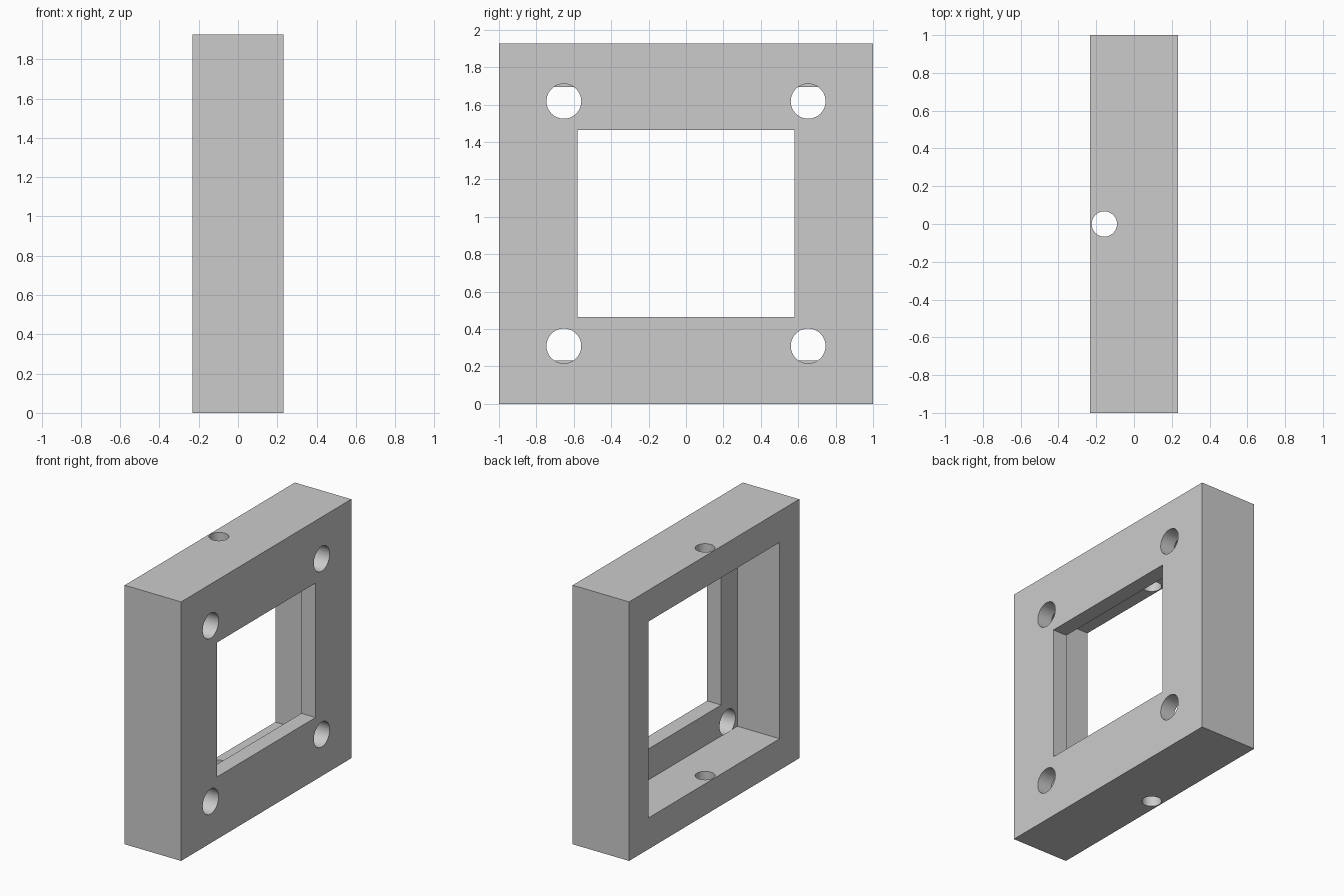
import bpy
from math import pi

if "Cube" in bpy.data.objects:
    bpy.data.objects.remove(bpy.data.objects["Cube"])

HX, HY, H = 0.232, 1.0, 1.927      # half thickness, half width, height
MID = H / 2
LIP = 0.116                        # x where the recess ends and the lip begins


def box(name, x0, x1, half_y, z0, z1):
    bpy.ops.mesh.primitive_cube_add(size=1, location=((x0 + x1) / 2, 0, (z0 + z1) / 2))
    ob = bpy.context.object
    ob.name = name
    ob.scale = (x1 - x0, 2 * half_y, z1 - z0)
    bpy.ops.object.transform_apply(location=True, rotation=True, scale=True)
    return ob


def rod(name, radius, length, loc, rot=(0, 0, 0)):
    bpy.ops.mesh.primitive_cylinder_add(vertices=64, radius=radius, depth=length,
                                        location=loc, rotation=rot)
    ob = bpy.context.object
    ob.name = name
    bpy.ops.object.transform_apply(location=True, rotation=True, scale=True)
    return ob


def cut(target, cutter):
    bpy.context.view_layer.objects.active = target
    mod = target.modifiers.new("cut", 'BOOLEAN')
    mod.operation = 'DIFFERENCE'
    mod.solver = 'EXACT'
    mod.object = cutter
    bpy.ops.object.modifier_apply(modifier=mod.name)
    bpy.data.objects.remove(cutter, do_unlink=True)


# Solid block
frame = box("mounting_frame", -HX, HX, HY, 0, H)

# Deep recess from the left side, leaving a lip on the right
cut(frame, box("recess", -HX - 0.2, LIP, 0.77, 0.233, H - 0.233))

# Window through the lip
cut(frame, box("window", 0, HX + 0.2, 0.58, MID - 0.5, MID + 0.5))

# Four corner screw holes through the lip only
x0, x1 = LIP - 0.001, HX + 0.2
for sy in (-1, 1):
    for sz in (-1, 1):
        cut(frame, rod("screw_hole", 0.093, x1 - x0,
                       ((x0 + x1) / 2, sy * 0.653, MID + sz * 0.654), (0, pi / 2, 0)))

# Vertical pin hole through top and bottom walls
cut(frame, rod("pin_hole", 0.067, H + 0.4, (-0.157, 0, MID)))

# Smooth hole walls, crisp edges
bpy.ops.object.select_all(action='DESELECT')
frame.select_set(True)
bpy.context.view_layer.objects.active = frame
bpy.ops.object.shade_smooth_by_angle(angle=pi / 6)
